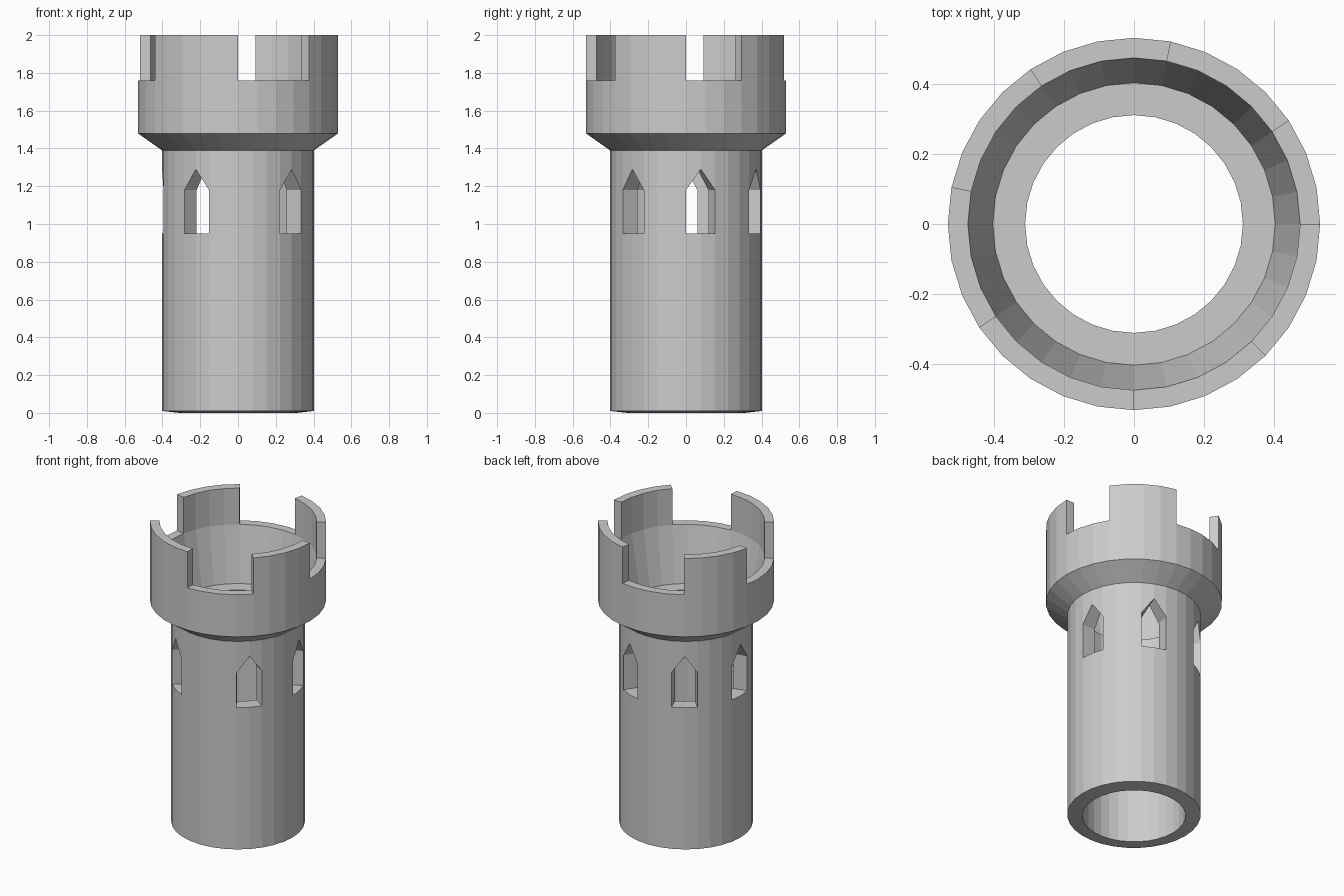
import bpy, bmesh, math

if "Cube" in bpy.data.objects:
    bpy.data.objects.remove(bpy.data.objects["Cube"])

N = 32                                   # sides of the tower
R_OUT, R_IN = 0.402, 0.31                # shaft wall
C_OUT, C_IN = 0.53, 0.473                # crown wall
SILL, SPRING, PEAK = 0.95, 1.18, 1.29    # window heights
CORBEL, LEDGE, CROWN, LIP, TOP = 1.39, 1.40, 1.48, 1.76, 2.0
WINDOWS = [0, 5, 10, 15, 20, 27]         # first of two sides per window
MERLONS = {*range(3, 7), *range(11, 15), *range(19, 24), *range(28, 32)}

bm = bmesh.new()


def pt(i, r, z):
    a = math.tau * (i % N) / N
    return (r * math.cos(a), r * math.sin(a), z)


def face(*pts):
    bm.faces.new([bm.verts.new(pt(*p)) for p in pts])


def strip(i, r0, z0, r1, z1):
    """One side of a ring between two radius/height pairs."""
    face((i, r0, z0), (i + 1, r0, z0), (i + 1, r1, z1), (i, r1, z1))


def jamb(i, r0, r1, z0, z1):
    """Radial wall through the thickness."""
    face((i, r0, z0), (i, r1, z0), (i, r1, z1), (i, r0, z1))


for i in range(N):
    # shaft wall, with pointed windows spanning two sides
    first, second = i in WINDOWS, (i - 1) in WINDOWS
    hl = PEAK if second else SPRING
    hr = PEAK if first else SPRING
    for r, base, top in ((R_OUT, 0.01, CORBEL), (R_IN, 0.0, LEDGE)):
        strip(i, r, base, r, SILL)
        if not (first or second):
            strip(i, r, SILL, r, SPRING)
        face((i, r, hl), (i + 1, r, hr), (i + 1, r, top), (i, r, top))
    strip(i, R_IN, 0.0, R_OUT, 0.01)
    if first or second:
        strip(i, R_IN, SILL, R_OUT, SILL)
        face((i, R_IN, hl), (i + 1, R_IN, hr), (i + 1, R_OUT, hr), (i, R_OUT, hl))
        jamb(i if first else i + 1, R_IN, R_OUT, SILL, SPRING)

    # flared crown with tapered inside and flat ledge
    strip(i, R_OUT, CORBEL, C_OUT, CROWN)
    strip(i, C_OUT, CROWN, C_OUT, LIP)
    strip(i, R_IN, LEDGE, 0.402, LEDGE)
    strip(i, 0.402, LEDGE, C_IN, LIP)

    # battlements
    if i in MERLONS:
        strip(i, C_OUT, LIP, C_OUT, TOP)
        strip(i, C_IN, LIP, C_IN, TOP)
        strip(i, C_IN, TOP, C_OUT, TOP)
    else:
        strip(i, C_IN, LIP, C_OUT, LIP)
    if (i in MERLONS) != ((i - 1) % N in MERLONS):
        jamb(i, C_IN, C_OUT, LIP, TOP)

bmesh.ops.remove_doubles(bm, verts=bm.verts[:], dist=0.0005)
bmesh.ops.recalc_face_normals(bm, faces=bm.faces[:])
mesh = bpy.data.meshes.new("castle_tower")
bm.to_mesh(mesh)
bm.free()
bpy.context.collection.objects.link(bpy.data.objects.new("castle_tower", mesh))
